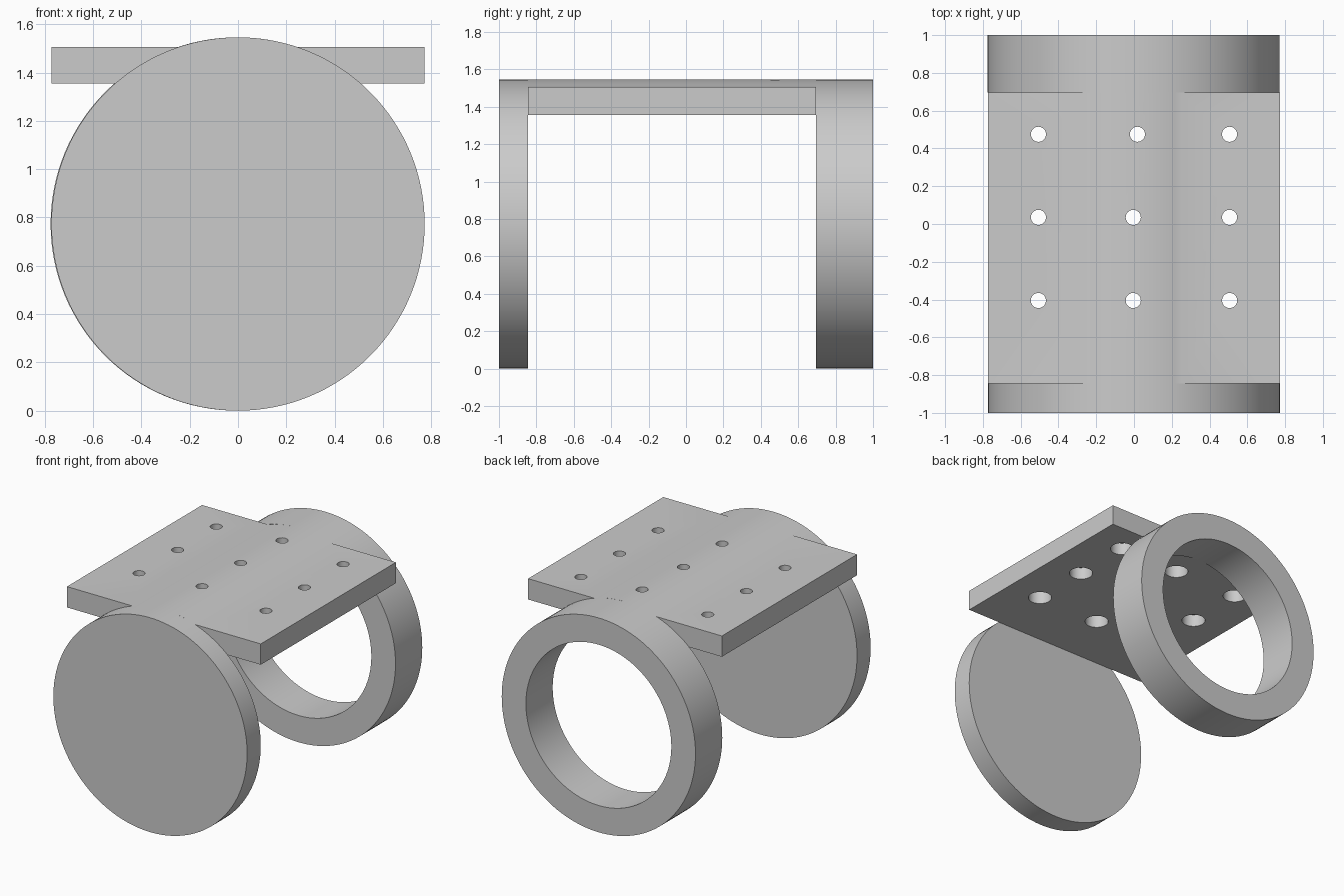
import bpy, bmesh, math

cube = bpy.data.objects.get("Cube")
if cube:
    bpy.data.objects.remove(cube, do_unlink=True)

R = 0.773            # outer radius, also the axis height
BORE = 0.58          # ring opening
FRONT, BACK = -0.845, 0.695   # inner faces of disc and ring
BOTTOM, TOP = 1.355, 1.505    # plate heights
SEGMENTS = 128

grey = bpy.data.materials.new("plain grey")
grey.use_nodes = True
colour = (0.6, 0.6, 0.6, 1)
grey.diffuse_color = colour
grey.node_tree.nodes["Principled BSDF"].inputs["Base Color"].default_value = colour


def finish(name, bm):
    bmesh.ops.recalc_face_normals(bm, faces=bm.faces)
    mesh = bpy.data.meshes.new(name)
    bm.to_mesh(mesh)
    bm.free()
    obj = bpy.data.objects.new(name, mesh)
    bpy.context.collection.objects.link(obj)
    mesh.materials.append(grey)
    return obj


def smooth(obj):
    bpy.ops.object.select_all(action="DESELECT")
    obj.select_set(True)
    bpy.context.view_layer.objects.active = obj
    bpy.ops.object.shade_smooth_by_angle(angle=math.radians(30))


def circle(radius, cx=0):
    steps = [2 * math.pi * i / SEGMENTS for i in range(SEGMENTS)]
    return [(cx + radius * math.cos(a), R + radius * math.sin(a)) for a in steps]


def extrude(name, outline, y0, y1):
    """Solid from an x-z outline between two y positions."""
    bm = bmesh.new()
    face = bm.faces.new([bm.verts.new((x, y0, z)) for x, z in outline])
    side = bmesh.ops.extrude_face_region(bm, geom=[face])["geom"]
    verts = [v for v in side if isinstance(v, bmesh.types.BMVert)]
    bmesh.ops.translate(bm, verts=verts, vec=(0, y1 - y0, 0))
    return finish(name, bm)


# Front disc
smooth(extrude("front_disc", circle(R), -1, FRONT))

# Back ring: four loops of vertices bridged into a tube
bm = bmesh.new()
loops = [[bm.verts.new((x, y, z)) for x, z in circle(r, -0.003)]
         for r, y in ((R, BACK), (R, 1), (BORE, 1), (BORE, BACK))]
for k in range(4):
    a, b = loops[k], loops[(k + 1) % 4]
    for i in range(SEGMENTS):
        j = (i + 1) % SEGMENTS
        bm.faces.new((a[i], a[j], b[j], b[i]))
smooth(finish("back_ring", bm))

# Mounting plate with its shallow arched crown
half = math.acos((TOP - R) / R)
arc = [half - 2 * half * i / 16 for i in range(17)]
outline = [(-R, BOTTOM), (R, BOTTOM), (R, TOP)]
outline += [(R * math.sin(a), R + R * math.cos(a)) for a in arc]
outline.append((-R, TOP))
plate = extrude("mounting_plate", outline, FRONT, BACK)

# Screw holes, wider from below
bm = bmesh.new()
steps = ((0.08, BOTTOM - 0.1), (0.08, BOTTOM + 0.09), (0.04, BOTTOM + 0.09), (0.04, R * 2 + 0.1))
for y in (-0.405, 0.035, 0.475):
    middle = 0.018 if y > 0.4 else -0.004
    for x in (-0.506, middle, 0.506):
        rings = [[bm.verts.new((x + r * math.cos(math.tau * i / 32),
                                y + r * math.sin(math.tau * i / 32), z))
                  for i in range(32)] for r, z in steps]
        for a, b in zip(rings, rings[1:]):
            for i in range(32):
                j = (i + 1) % 32
                bm.faces.new((a[i], a[j], b[j], b[i]))
        bm.faces.new(rings[0])
        bm.faces.new(rings[-1])
cutter = finish("hole_cutter", bm)
cutter.hide_render = True
cutter.display_type = "WIRE"

cut = plate.modifiers.new("holes", "BOOLEAN")
cut.operation = "DIFFERENCE"
cut.solver = "EXACT"
cut.object = cutter
bpy.context.view_layer.objects.active = plate
bpy.ops.object.modifier_apply(modifier=cut.name)
bpy.data.objects.remove(cutter, do_unlink=True)
smooth(plate)
